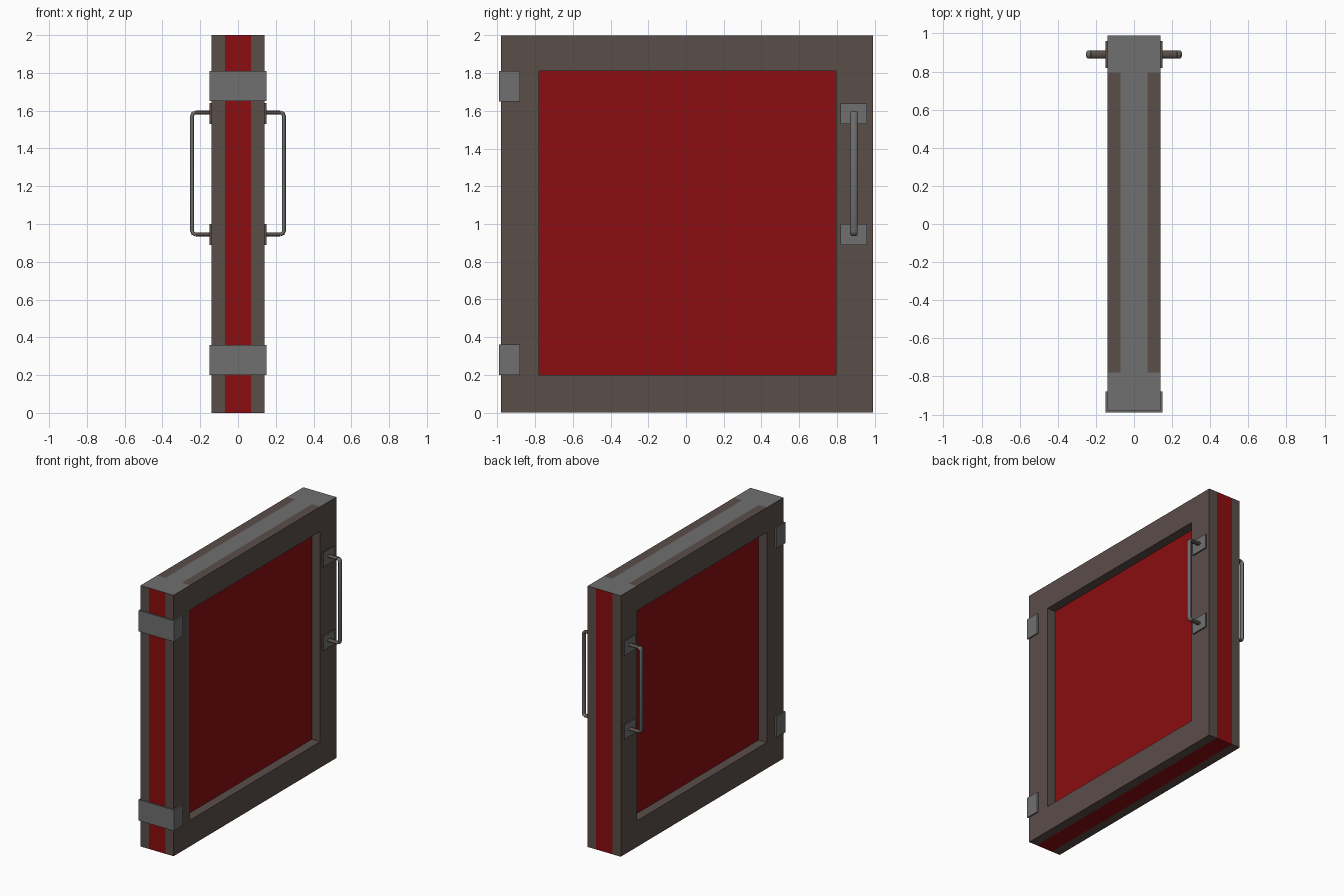
import bpy, bmesh
from mathutils import Vector

cube = bpy.data.objects.get("Cube")
if cube:
    bpy.data.objects.remove(cube, do_unlink=True)


def material(name, rgb):
    m = bpy.data.materials.new(name)
    m.use_nodes = True
    m.diffuse_color = (*rgb, 1)
    m.node_tree.nodes["Principled BSDF"].inputs["Base Color"].default_value = (*rgb, 1)
    return m


RED = material("red_panel", (0.26, 0.004, 0.005))
BROWN = material("brown_frame", (0.102, 0.075, 0.066))
GREY = material("grey_metal", (0.16, 0.16, 0.16))


def finish(name, mesh, *mats):
    obj = bpy.data.objects.new(name, mesh)
    for m in mats:
        mesh.materials.append(m)
    bpy.context.collection.objects.link(obj)
    return obj


def box(name, x, y, z, mat, top=None, edge=None):
    """Box from (min, max) ranges, with optional colours for the top or the edges."""
    bm = bmesh.new()
    bmesh.ops.create_cube(bm, size=1)
    for v in bm.verts:
        v.co = Vector([r[0] + (c + 0.5) * (r[1] - r[0]) for c, r in zip(v.co, (x, y, z))])
    bm.normal_update()
    for f in bm.faces:
        if top and f.normal.z > 0.5:
            f.material_index = 1
        if edge and abs(f.normal.x) < 0.5:
            f.material_index = 1
    mesh = bpy.data.meshes.new(name)
    bm.to_mesh(mesh)
    bm.free()
    return finish(name, mesh, mat, *[m for m in (top or edge,) if m])


def rod(name, points, mat):
    """Flattened tube along a path in the xz plane."""
    curve = bpy.data.curves.new(name, "CURVE")
    curve.dimensions = "3D"
    curve.bevel_depth = 0.01
    curve.bevel_resolution = 2
    curve.use_fill_caps = True
    spline = curve.splines.new("POLY")
    spline.points.add(len(points) - 1)
    for p, (x, z) in zip(spline.points, points):
        p.co = (x, 0, z, 1)
    temp = bpy.data.objects.new(name + "_path", curve)
    bpy.context.collection.objects.link(temp)
    bpy.context.view_layer.update()
    mesh = bpy.data.meshes.new_from_object(
        temp.evaluated_get(bpy.context.evaluated_depsgraph_get()))
    bpy.data.objects.remove(temp, do_unlink=True)
    mesh.materials.clear()
    for v in mesh.vertices:
        v.co.y = 0.89 + 2 * v.co.y
    for f in mesh.polygons:
        f.use_smooth = len(f.vertices) == 4
    return finish(name, mesh, mat)


# Core slab
BACK, FRONT = 0.99, -0.98
box("door_core", (-0.07, 0.07), (FRONT, BACK), (0, 2), RED, top=GREY)

for side, s in (("left", 1), ("right", -1)):
    def span(a, b):
        return tuple(sorted((s * a, s * b)))

    # Raised frame on each face
    depth = span(0.07, 0.14)
    box(side + "_hinge_stile", depth, (FRONT, -0.78), (0, 2), BROWN, top=GREY)
    box(side + "_handle_stile", depth, (0.795, BACK), (0, 2), BROWN, top=GREY)
    box(side + "_top_rail", depth, (-0.78, 0.795), (1.81, 2), BROWN)
    box(side + "_bottom_rail", depth, (-0.78, 0.795), (0, 0.2), BROWN)

    # Handle plates and stubs
    for end, z, zc in (("lower", 0.89, 0.945), ("upper", 1.53, 1.59)):
        box(f"{side}_{end}_handle_plate", span(0.14, 0.15), (0.82, 0.96),
            (z, z + 0.11), GREY, edge=BROWN)
        rod(f"{side}_{end}_handle_stub", [(s * 0.14, zc), (s * 0.225, zc)], BROWN)

    # Handle bar with rounded corners
    lower = [(0.225, 0.945), (0.238, 0.95), (0.243, 0.963)]
    upper = [(x, 0.945 + 1.59 - z) for x, z in reversed(lower)]
    rod(side + "_handle_bar", [(s * x, z) for x, z in lower + upper], GREY)

# Hinge straps wrapping the front edge
for end, z in (("lower", 0.2), ("upper", 1.65)):
    height = (z, z + 0.16)
    box(end + "_hinge_strap", (-0.15, 0.15), (-0.99, FRONT), height, GREY)
    for side, x in (("left", (0.14, 0.15)), ("right", (-0.15, -0.14))):
        box(f"{end}_{side}_hinge_leaf", x, (FRONT, -0.88), height, GREY)
